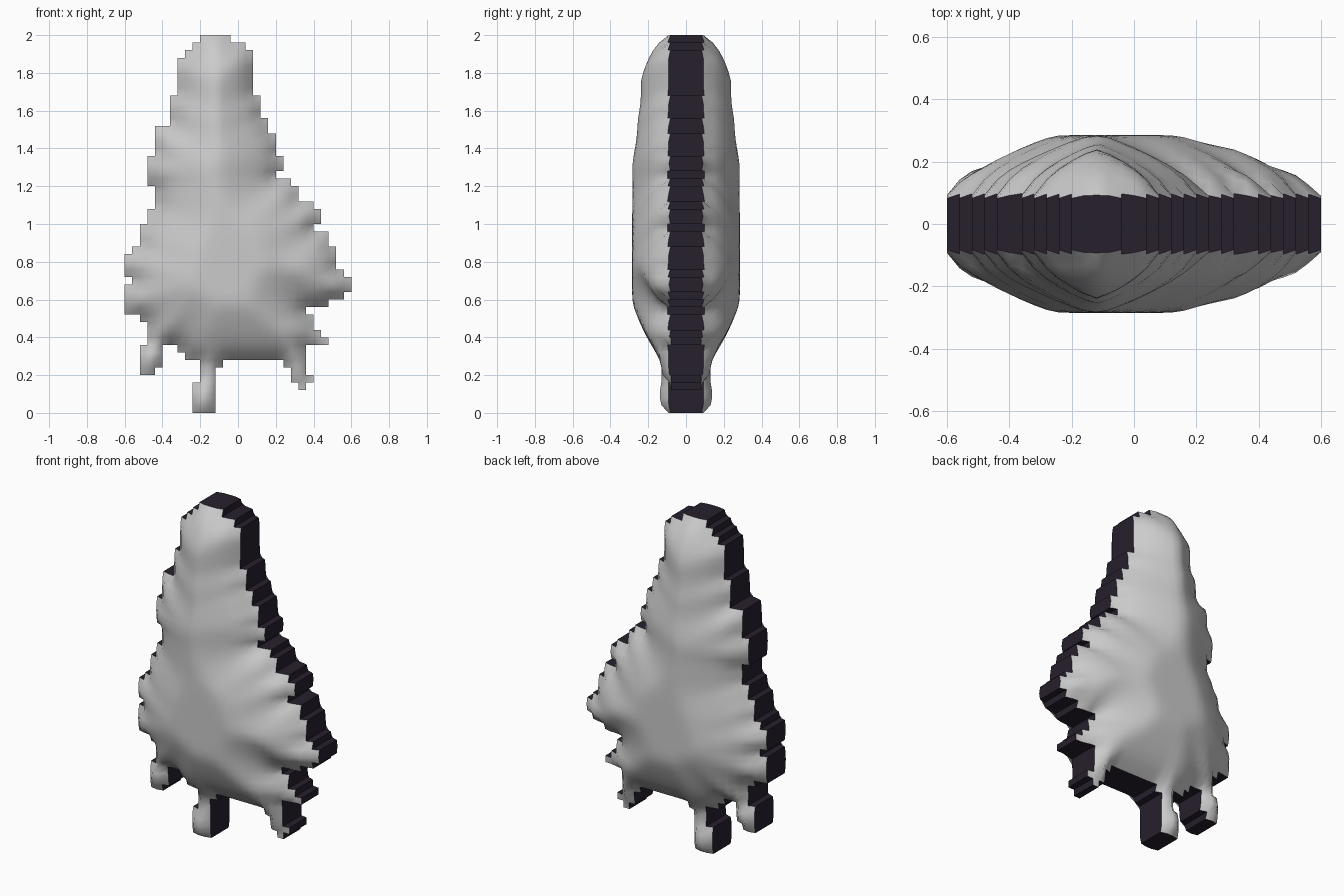
import bpy, bmesh, math

if "Cube" in bpy.data.objects:
    bpy.data.objects.remove(bpy.data.objects["Cube"])

C = 0.04  # size of one silhouette step

# Stepped outline of the body, top row downwards: (row count, column)
LEFT = [(1, 10), (1, 9), (1, 8), (5, 7), (4, 6), (4, 4), (4, 3), (3, 4), (2, 3),
        (3, 2), (1, 1), (3, 0), (1, 1), (4, 0), (1, 2), (3, 3)]
RIGHT = [(1, 14), (1, 16), (6, 17), (3, 18), (2, 19), (3, 20), (2, 21), (1, 20),
         (1, 22), (2, 23), (1, 25), (2, 26), (1, 25), (2, 27), (3, 28), (1, 29),
         (2, 30), (1, 29), (1, 27), (1, 24), (2, 25), (1, 26), (1, 27)]
# Lower hem and three stubby legs: (bottom row, top row, left, right)
BLOCKS = [(8, 9, 7, 24), (7, 8, 8, 24),
          (6, 9, 2, 5), (5, 6, 2, 4),
          (6, 7, 10, 13), (4, 6, 10, 12), (0, 4, 9, 12),
          (6, 7, 21, 24), (5, 6, 22, 24), (4, 5, 22, 25), (3, 4, 23, 24)]


def expand(runs):
    return [col for n, col in runs for _ in range(n)]


cells = set()
for k, (l, r) in enumerate(zip(expand(LEFT), expand(RIGHT))):
    cells |= {(i, 49 - k) for i in range(l, r)}
for b, t, l, r in BLOCKS:
    cells |= {(i, j) for i in range(l, r) for j in range(b, t)}


def corners(i, j):
    return [(i, j), (i + 1, j), (i + 1, j + 1), (i, j + 1)]


# Grid points, their links, and the outline edges
edges = {}
for c in cells:
    q = corners(*c)
    for a, b in zip(q, q[1:] + q[:1]):
        key = frozenset((a, b))
        edges.setdefault(key, []).append((a, b))
rim = [e[0] for e in edges.values() if len(e) == 1]
rim_pts = {p for e in rim for p in e}
links = {}
for key in edges:
    a, b = key
    links.setdefault(a, []).append(b)
    links.setdefault(b, []).append(a)

# Puffed half-thickness grows with distance from the outline, up to a plateau
depth = {}
for p in links:
    d = C * min(math.dist(p, q) for q in rim_pts)
    depth[p] = 0.08 + 0.205 * min(1.0, d / 0.3) ** 0.55
for _ in range(2):
    depth = {p: 0.7 * depth[p] + 0.3 * sum(depth[q] for q in n) / len(n)
             for p, n in links.items()}

# Front and back skins joined by a dark stepped edge band
bm = bmesh.new()
front = {p: bm.verts.new(((p[0] - 15) * C, -h, p[1] * C)) for p, h in depth.items()}
back = {p: bm.verts.new(((p[0] - 15) * C, h, p[1] * C)) for p, h in depth.items()}
for c in cells:
    q = corners(*c)
    bm.faces.new([front[p] for p in q]).smooth = True
    bm.faces.new([back[p] for p in reversed(q)]).smooth = True
for a, b in rim:
    f = bm.faces.new([front[b], front[a], back[a], back[b]])
    f.material_index = 1
    for e in f.edges:
        e.smooth = False

mesh = bpy.data.meshes.new("puffed_figure")
bm.to_mesh(mesh)
bm.free()
for name, col in (("grey_skin", (0.8, 0.8, 0.8, 1)), ("dark_edge", (0.02, 0.014, 0.026, 1))):
    m = bpy.data.materials.new(name)
    m.diffuse_color = col
    m.use_nodes = True
    m.node_tree.nodes["Principled BSDF"].inputs["Base Color"].default_value = m.diffuse_color
    mesh.materials.append(m)
obj = bpy.data.objects.new("puffed_figure", mesh)
bpy.context.collection.objects.link(obj)
